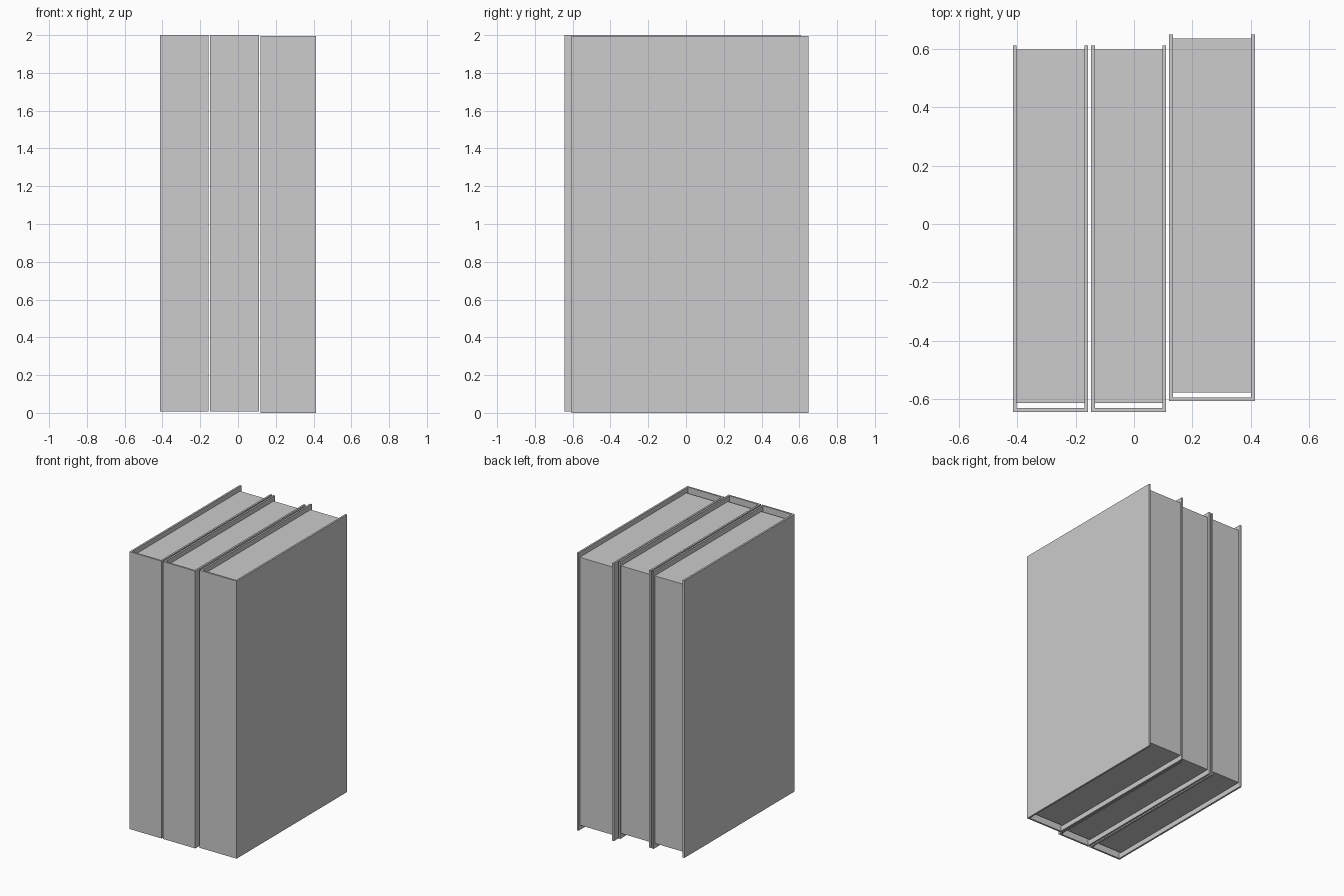
import bpy

default = bpy.data.objects.get("Cube")
if default:
    bpy.data.objects.remove(default, do_unlink=True)

grey = bpy.data.materials.new("plain grey")
grey.use_nodes = True
colour = (0.604, 0.604, 0.604, 1)
grey.diffuse_color = colour
grey.node_tree.nodes["Principled BSDF"].inputs["Base Color"].default_value = colour

BOARD = 0.013      # cover thickness
OVERHANG = 0.035   # cover rim above and below the pages


def extrude(name, outline, z0, z1):
    """Solid prism with the given plan outline."""
    n = len(outline)
    verts = [(x, y, z) for z in (z0, z1) for x, y in outline]
    faces = [tuple(reversed(range(n))), tuple(range(n, 2 * n))]
    faces += [(i, (i + 1) % n, (i + 1) % n + n, i + n) for i in range(n)]
    mesh = bpy.data.meshes.new(name)
    mesh.from_pydata(verts, [], faces)
    mesh.materials.append(grey)
    obj = bpy.data.objects.new(name, mesh)
    bpy.context.collection.objects.link(obj)
    return obj


def book(name, x0, x1, y0, y1, z0, z1):
    # U-shaped cover: spine at the front, a board on each side
    a, b, c = x0 + BOARD, x1 - BOARD, y0 + BOARD
    extrude(name + "_cover", [(x0, y0), (x1, y0), (x1, y1), (b, y1),
                              (b, c), (a, c), (a, y1), (x0, y1)], z0, z1)
    # Page block, held away from the spine and set in from the rims
    p0, p1 = y0 + 0.03, y1 - 0.013
    extrude(name + "_pages", [(a, p0), (b, p0), (b, p1), (a, p1)],
            z0 + OVERHANG, z1 - OVERHANG)


book("right_book", -0.414, -0.157, -0.643, 0.61, 0.007, 2.0)
book("middle_book", -0.147, 0.11, -0.643, 0.61, 0.007, 2.0)
book("left_book", 0.12, 0.413, -0.606, 0.648, 0.0, 1.995)
